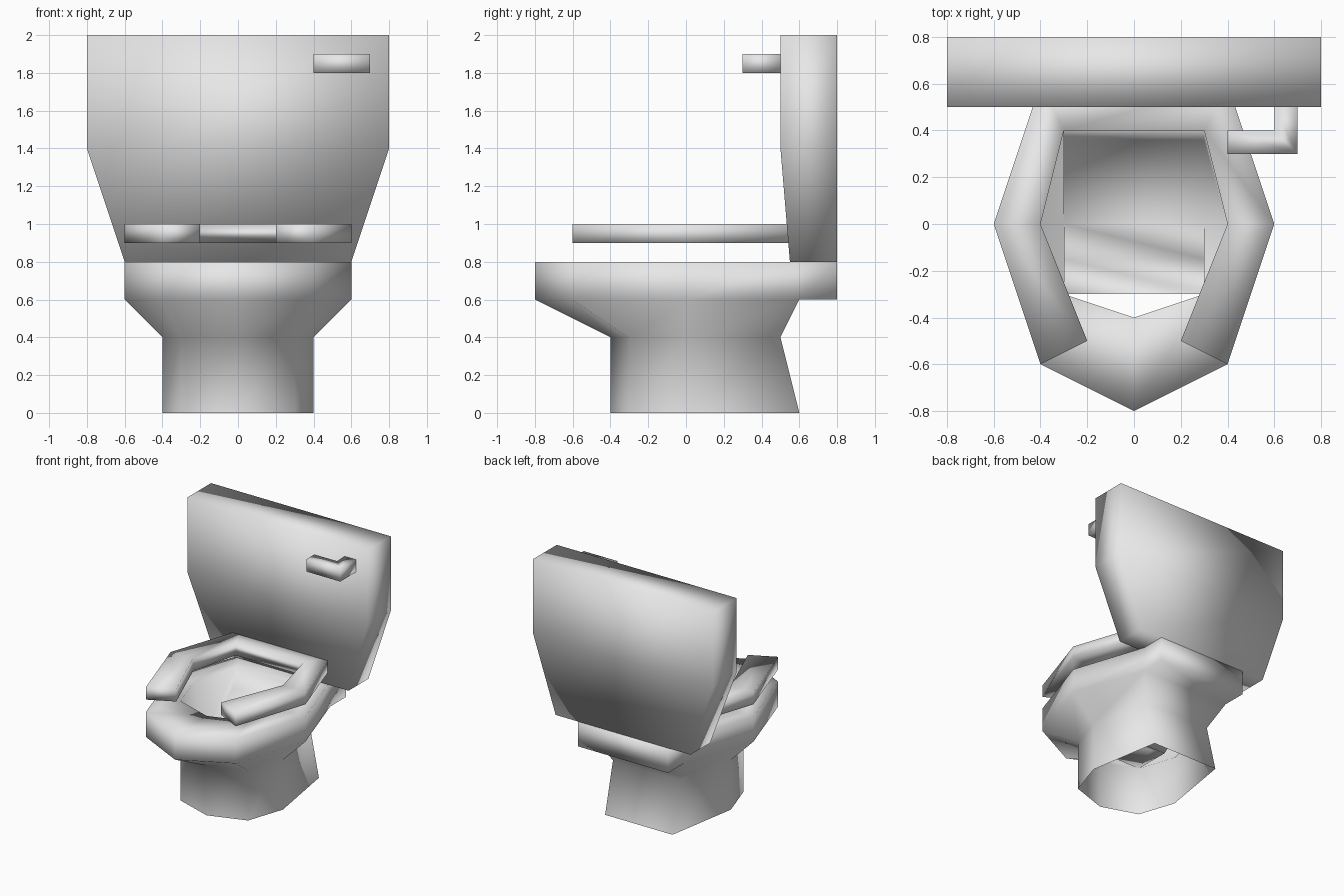
import bpy
import bmesh
from mathutils import Vector

cube = bpy.data.objects.get("Cube")
if cube:
    bpy.data.objects.remove(cube, do_unlink=True)

# One ceramic colour for everything
ceramic = bpy.data.materials.new("ceramic_grey")
ceramic.use_nodes = True
colour = (0.8, 0.8, 0.8, 1)
ceramic.diffuse_color = colour
ceramic.node_tree.nodes["Principled BSDF"].inputs["Base Color"].default_value = colour


def finish(bm, name):
    """Turn a bmesh into a smooth-shaded object."""
    bmesh.ops.recalc_face_normals(bm, faces=bm.faces)
    for face in bm.faces:
        face.smooth = True
    mesh = bpy.data.meshes.new(name)
    bm.to_mesh(mesh)
    bm.free()
    mesh.materials.append(ceramic)
    obj = bpy.data.objects.new(name, mesh)
    bpy.context.collection.objects.link(obj)
    return obj


def mirrored(half):
    """Close a half outline by mirroring it in x; points on the axis stay single."""
    return half + [(-p[0], *p[1:]) for p in reversed(half) if p[0] > 0]


def loft(bm, rings):
    """Join closed rings of equal length; return vertex rings and face bands."""
    verts = [[bm.verts.new(p) for p in ring] for ring in rings]
    bands = []
    for low, high in zip(verts, verts[1:]):
        n = len(low)
        bands.append([bm.faces.new((low[i], low[(i + 1) % n], high[(i + 1) % n], high[i]))
                      for i in range(n)])
    return verts, bands


def at(outline, z):
    return [(x, y, z) for x, y in outline]


def slab(name, outline, z, height):
    """Extrude a flat outline upwards into a closed solid."""
    bm = bmesh.new()
    face = bm.faces.new([bm.verts.new(p) for p in at(outline, z)])
    top = bmesh.ops.extrude_face_region(bm, geom=[face], use_keep_orig=True)
    moved = [v for v in top["geom"] if isinstance(v, bmesh.types.BMVert)]
    bmesh.ops.translate(bm, verts=moved, vec=(0, 0, height))
    return finish(bm, name)


# Bowl: open pedestal, flared rim and hollow basin in one skin
foot = mirrored([(0, -0.4), (0.3, -0.3), (0.4, 0), (0.3, 0.6)])
waist = mirrored([(0, -0.4), (0.3, -0.3), (0.4, 0), (0.3, 0.5)])
rim = mirrored([(0, -0.8), (0.4, -0.6), (0.6, 0), (0.4, 0.6)])
opening = mirrored([(0, -0.4), (0.3, -0.3), (0.4, 0), (0.3, 0.4)])
basin = mirrored([(0, -0.4, 0.4), (0.3, -0.3, 0.4), (0.3, 0, 0.4), (0.3, 0.36, 0.65)])

bm = bmesh.new()
rings, bands = loft(bm, [at(foot, 0), at(waist, 0.4), at(rim, 0.6),
                         at(rim, 0.8), at(opening, 0.8), basin])

# Basin floor with a raised step near the front, open ahead of it
_, fl, ml, bl, br, mr, fr = rings[-1]
step_l, step_r = (bm.verts.new((x, -0.15, 0.5)) for x in (0.3, -0.3))
for quad in ((fl, step_l, step_r, fr), (step_l, ml, mr, step_r), (ml, bl, br, mr),
             (fl, ml, step_l), (fr, step_r, mr)):
    bm.faces.new(quad)

# Ledge behind the rim that carries the tank
ledge = bmesh.ops.extrude_discrete_faces(bm, faces=[bands[2][3]])["faces"][0]
bmesh.ops.translate(bm, verts=ledge.verts, vec=(0, 0.2, 0))
finish(bm, "bowl")

# Seat: a horseshoe floating above the rim, split into five blocks of one skin
outer = mirrored([(0.4, -0.6), (0.6, 0), (0.4, 0.6)])
inner = mirrored([(0.2, -0.5), (0.4, 0), (0.3, 0.4)])
bm = bmesh.new()
sections = [[bm.verts.new(p) for p in ((*o, 0.9), (*o, 1), (*i, 1), (*i, 0.9))]
            for o, i in zip(outer, inner)]
for a, b in zip(sections, sections[1:]):
    for k in range(4):
        j = (k + 1) % 4
        bm.faces.new((a[k], a[j], b[j], b[k]))
bm.faces.new(sections[0])
bm.faces.new(sections[-1])
finish(bm, "seat")

# Tank: straight above, tapering towards its base
bm = bmesh.new()
tank_rings = [at(mirrored([(w, front), (w, 0.8)]), z)
              for w, front, z in ((0.6, 0.55, 0.8), (0.8, 0.5, 1.4), (0.8, 0.5, 2))]
rings, _ = loft(bm, tank_rings)
bm.faces.new(rings[0])
bm.faces.new(rings[-1])
finish(bm, "tank")

# Flush handle: an L-shaped lever on the front of the tank
slab("flush_handle", [(0.4, 0.3), (0.7, 0.3), (0.7, 0.5),
                      (0.6, 0.5), (0.6, 0.4), (0.4, 0.4)], 1.8, 0.1)
